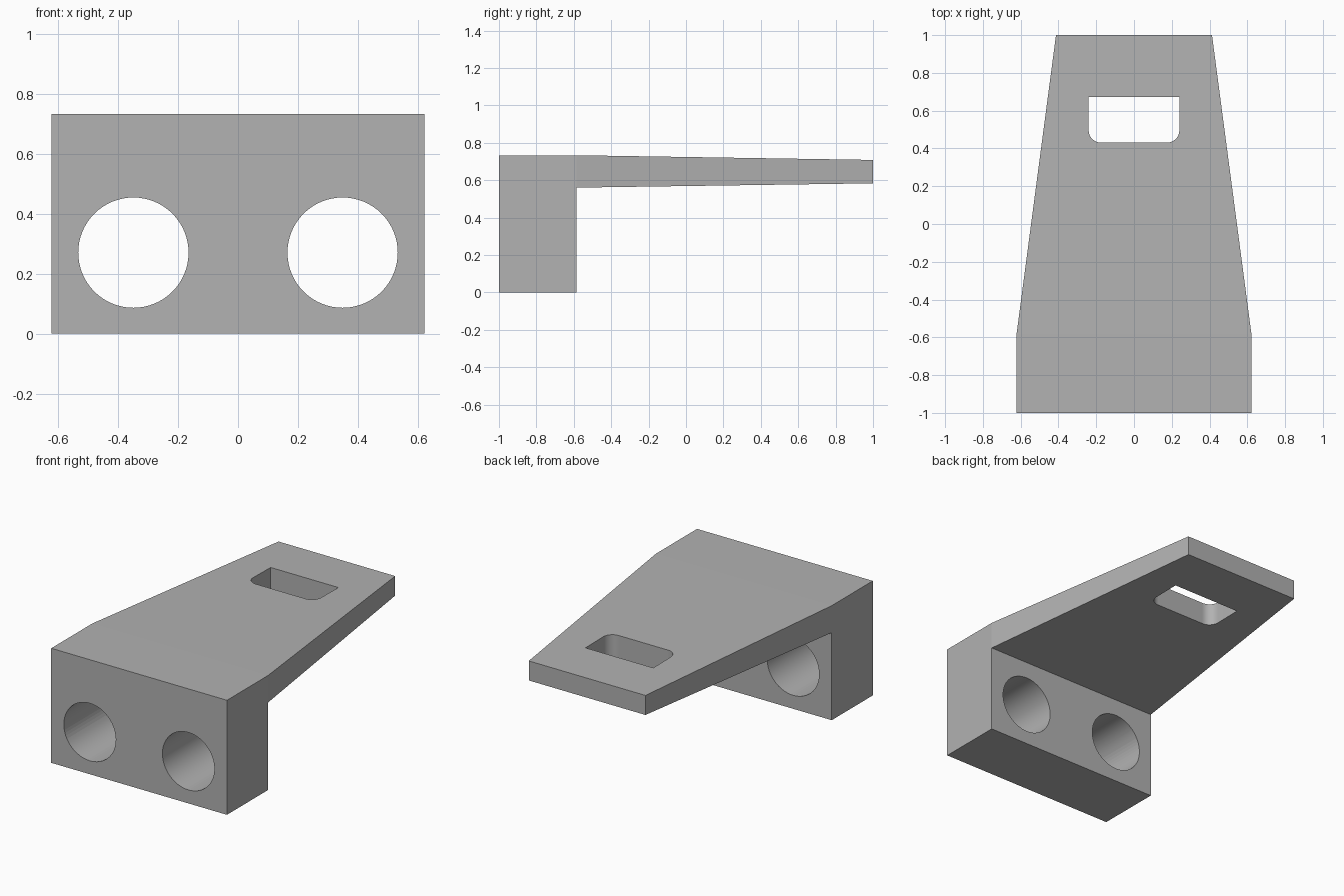
import bpy
import bmesh
import math
from mathutils import Vector

old = bpy.data.objects.get("Cube")
if old:
    bpy.data.objects.remove(old, do_unlink=True)

FRONT, STEP, BACK = -1.0, -0.585, 1.0
WIDE, NARROW = 0.622, 0.413
TOP = 0.733

grey = bpy.data.materials.new("plain_grey")
grey.use_nodes = True
colour = (0.445, 0.445, 0.445, 1)
grey.diffuse_color = colour
grey.node_tree.nodes["Principled BSDF"].inputs["Base Color"].default_value = colour


def make_object(name, bm):
    bmesh.ops.recalc_face_normals(bm, faces=bm.faces)
    mesh = bpy.data.meshes.new(name)
    bm.to_mesh(mesh)
    bm.free()
    mesh.materials.append(grey)
    obj = bpy.data.objects.new(name, mesh)
    bpy.context.collection.objects.link(obj)
    return obj


def prism(name, outline, direction):
    """Extrude a closed outline along a direction."""
    bm = bmesh.new()
    face = bm.faces.new([bm.verts.new(p) for p in outline])
    result = bmesh.ops.extrude_face_region(bm, geom=[face], use_keep_orig=True)
    moved = [v for v in result["geom"] if isinstance(v, bmesh.types.BMVert)]
    bmesh.ops.translate(bm, vec=Vector(direction), verts=moved)
    return make_object(name, bm)


def arc(cx, cy, radius, start, end, steps):
    angles = [math.radians(start + (end - start) * i / steps) for i in range(steps + 1)]
    return [(cx + radius * math.cos(a), cy + radius * math.sin(a)) for a in angles]


# Bracket: side profile of the block and tapering arm, mirrored left and right
profile = [(FRONT, 0), (STEP, 0), (STEP, 0.56), (BACK, 0.583),
           (BACK, 0.708), (STEP, TOP), (FRONT, TOP)]
bm = bmesh.new()
sides = []
for sign in (-1, 1):
    verts = [bm.verts.new((sign * (NARROW if y == BACK else WIDE), y, z))
             for y, z in profile]
    bm.faces.new([verts[i] for i in (0, 1, 2, 5, 6)])
    bm.faces.new(verts[2:6])
    sides.append(verts)
left, right = sides
for i in range(len(profile)):
    j = (i + 1) % len(profile)
    bm.faces.new((left[i], left[j], right[j], right[i]))
bracket = make_object("bracket", bm)

# Cutters: two round bores through the block
cutters = []
for side, x in (("right", -0.349), ("left", 0.349)):
    circle = arc(x, 0.27, 0.184, 0, 360, 64)[:-1]
    cutters.append(prism(side + "_bore_cutter",
                         [(px, FRONT - 0.1, pz) for px, pz in circle], (0, 0.6, 0)))

# Cutter: strap slot with two rounded front corners
half, near, far, radius = 0.24, 0.431, 0.673, 0.065
slot = [(half, far), (-half, far)]
slot += arc(radius - half, near + radius, radius, 180, 270, 12)
slot += arc(half - radius, near + radius, radius, 270, 360, 12)
cutters.append(prism("slot_cutter", [(x, y, 0.4) for x, y in slot], (0, 0, 0.5)))

# Cut the holes, then discard the cutters
bpy.ops.object.select_all(action="DESELECT")
bracket.select_set(True)
bpy.context.view_layer.objects.active = bracket
for cutter in cutters:
    cutter.hide_render = True
    mod = bracket.modifiers.new(cutter.name, "BOOLEAN")
    mod.operation = "DIFFERENCE"
    mod.solver = "EXACT"
    mod.object = cutter
    bpy.ops.object.modifier_apply(modifier=mod.name)
    bpy.data.objects.remove(cutter, do_unlink=True)

# Smooth bores and corners, crisp edges elsewhere (the arm bends by a few degrees)
bpy.ops.object.shade_smooth_by_angle(angle=math.radians(20))
mesh = bracket.data
for poly in mesh.polygons:
    corners = [mesh.vertices[i].co for i in poly.vertices]
    outer = all(abs(c.x) > NARROW - 0.01 for c in corners) and abs(poly.normal.x) > 0.9
    if outer or abs(poly.normal.z) > 0.99 or abs(poly.normal.y) > 0.999:
        poly.use_smooth = False
